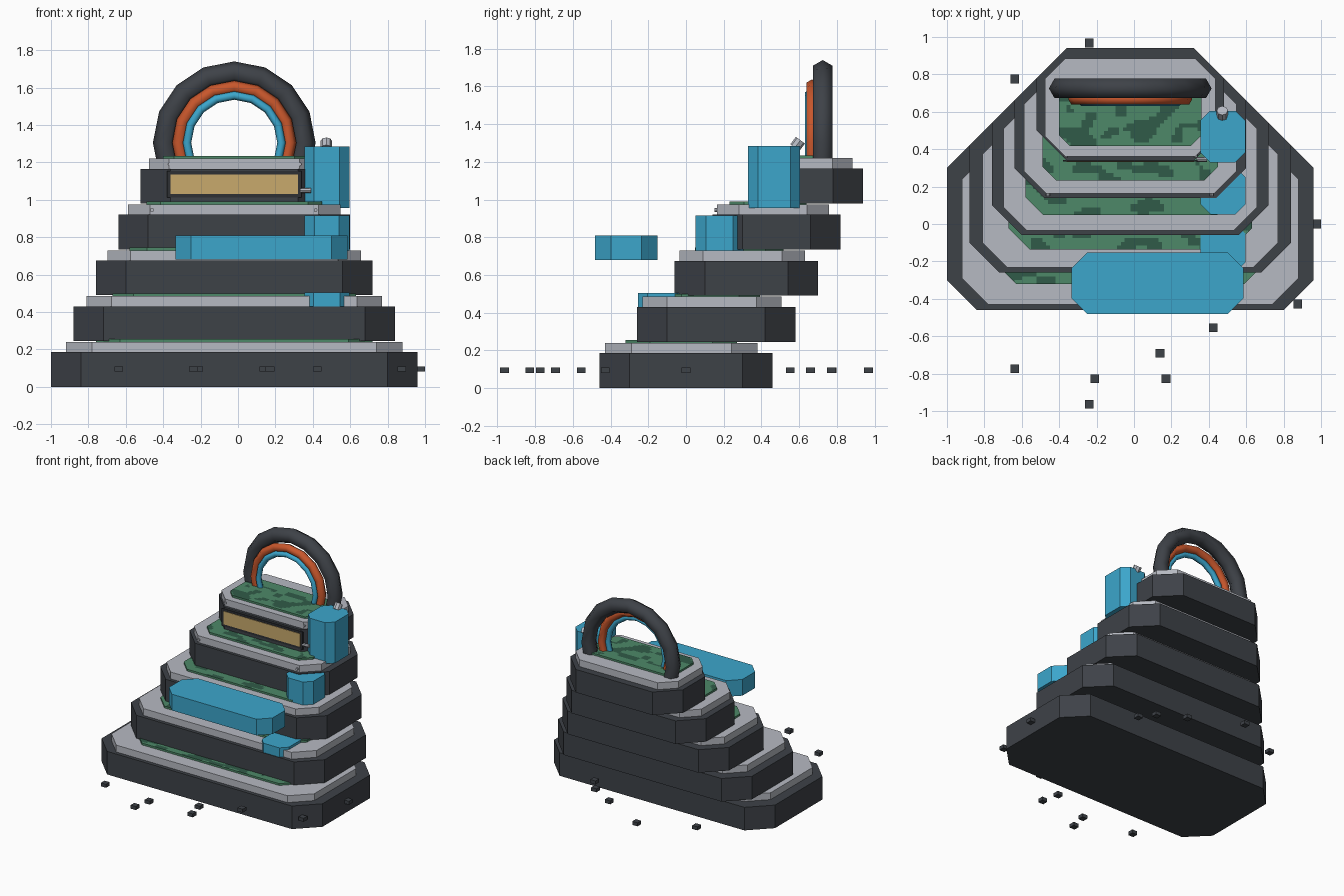
import bpy, bmesh, math
from mathutils import Vector, Matrix, noise

if "Cube" in bpy.data.objects:
    bpy.data.objects.remove(bpy.data.objects["Cube"])


def mat(name, rgb):
    m = bpy.data.materials.new(name)
    m.diffuse_color = (*rgb, 1)
    m.use_nodes = True
    m.node_tree.nodes["Principled BSDF"].inputs["Base Color"].default_value = m.diffuse_color
    return m


DARK = mat("charcoal", (0.048, 0.054, 0.064))
FRAME = mat("black_frame", (0.026, 0.029, 0.034))
RIM = mat("light_grey", (0.47, 0.49, 0.54))
GREEN = mat("grass_green", (0.075, 0.25, 0.14))
MOSS = mat("dark_green", (0.03, 0.105, 0.065))
BLUE = mat("water_blue", (0.045, 0.38, 0.6))
ORANGE = mat("orange", (0.58, 0.095, 0.025))
TAN = mat("tan", (0.58, 0.4, 0.15))


def finish(name, bm, *mats):
    bmesh.ops.recalc_face_normals(bm, faces=bm.faces)
    me = bpy.data.meshes.new(name)
    bm.to_mesh(me)
    bm.free()
    for m in mats:
        me.materials.append(m)
    ob = bpy.data.objects.new(name, me)
    bpy.context.collection.objects.link(ob)
    return ob


def octagon_bm(x0, x1, y0, y1, z0, z1, c):
    """Box with its four upright corners cut off by c."""
    pts = [(x0 + c, y0), (x1 - c, y0), (x1, y0 + c), (x1, y1 - c),
           (x1 - c, y1), (x0 + c, y1), (x0, y1 - c), (x0, y0 + c)]
    bm = bmesh.new()
    f = bm.faces.new([bm.verts.new((x, y, z0)) for x, y in pts])
    r = bmesh.ops.extrude_face_region(bm, geom=[f], use_keep_orig=True)
    for v in r["geom"]:
        if isinstance(v, bmesh.types.BMVert):
            v.co.z = z1
    return bm


def octagon(name, m, *dims):
    return finish(name, octagon_bm(*dims), m)


def box(name, m, centre, size):
    bm = bmesh.new()
    bmesh.ops.create_cube(bm, size=1, matrix=Matrix.Translation(centre) @ Matrix.Diagonal((*size, 1)))
    return finish(name, bm, m)


def rod(name, m, centre, axis, length, r1, r2, sides=8):
    bm = bmesh.new()
    rot = Vector(axis).to_track_quat('Z', 'Y').to_matrix().to_4x4()
    bmesh.ops.create_cone(bm, cap_ends=True, segments=sides, radius1=r1, radius2=r2,
                          depth=length, matrix=Matrix.Translation(centre) @ rot)
    return finish(name, bm, m)


def grass(name, x0, x1, y0, y1, z0, z1, c):
    """Green plate, cut into small cells with camouflage patches."""
    bm = octagon_bm(x0, x1, y0, y1, z0, z1, c)
    step = 0.02
    for axis, a, b in ((0, x0, x1), (1, y0, y1)):
        no = Vector((axis == 0, axis == 1, 0))
        for i in range(1, int((b - a) / step) + 1):
            bmesh.ops.bisect_plane(bm, geom=bm.verts[:] + bm.edges[:] + bm.faces[:],
                                   plane_co=no * (a + i * step), plane_no=no)
    for f in bm.faces:
        p = f.calc_center_median()
        if p.z > z1 - 0.001:
            n = noise.noise(Vector((p.x * 9, p.y * 15, z0 * 31)))
            f.material_index = int(n > 0.17)
    return finish(name, bm, GREEN, MOSS)


def arch(name, m, y, R, r, sides=6):
    """Tube bent around the arch centre, its ends sunk into the top terrace."""
    bm = bmesh.new()
    rings = []
    for i in range(11):
        a = math.radians(-22.5 + 22.5 * i)
        ring = []
        for k in range(sides):
            t = 2 * math.pi * k / sides
            d = R + r * math.cos(t)
            ring.append(bm.verts.new((-0.02 + d * math.cos(a), y + r * math.sin(t),
                                      1.305 + d * math.sin(a))))
        rings.append(ring)
    for p, q in zip(rings, rings[1:]):
        for k in range(sides):
            j = (k + 1) % sides
            bm.faces.new((p[k], p[j], q[j], q[k]))
    bm.faces.new(rings[0])
    bm.faces.new(rings[-1])
    ob = finish(name, bm, m)
    bpy.context.view_layer.objects.active = ob
    ob.select_set(True)
    bpy.ops.object.shade_smooth_by_angle(angle=math.radians(65))
    ob.select_set(False)


# five stepped terraces, each with a base, a pale rim and a grass plate
CX = -0.02
for k in range(5):
    z = 0.245 * k
    w = 0.98 - 0.12 * k
    octagon(f"terrace_base_{k+1}", DARK, CX - w, CX + w,
            -0.46 + 0.2 * k, 0.46 + 0.12 * k, z, z + 0.185, 0.16)
    w = 0.90 - 0.111 * k
    octagon(f"terrace_rim_{k+1}", RIM, CX - w, CX + w,
            -0.43 + 0.198 * k, 0.38 + 0.126 * k, z + 0.185, z + 0.24, 0.14 - 0.008 * k)
    w = 0.74 - 0.09 * k
    grass(f"terrace_grass_{k+1}", CX - w, CX + w,
          -0.32 + 0.184 * k, 0.27 + 0.123 * k, z + 0.235, z + 0.255, 0.13 - 0.018 * k)

# three nested arches
arch("outer_arch", DARK, 0.725, 0.375, 0.06)
arch("middle_arch", ORANGE, 0.668, 0.298, 0.034)
arch("inner_arch", BLUE, 0.652, 0.253, 0.023)

# water blocks stepping down the right side, and the floating pool
octagon("water_top", BLUE, 0.355, 0.595, 0.33, 0.605, 0.955, 1.285, 0.052)
octagon("water_middle", BLUE, 0.355, 0.595, 0.05, 0.305, 0.73, 0.915, 0.055)
octagon("water_low", BLUE, 0.355, 0.595, -0.255, 0.0, 0.43, 0.505, 0.05)
octagon("water_pool", BLUE, -0.335, 0.585, -0.482, -0.152, 0.68, 0.81, 0.085)

# sign panel on the top terrace
box("sign_frame", FRAME, (-0.02, 0.339, 1.083), (0.72, 0.008, 0.14))
box("sign_panel", TAN, (-0.02, 0.335, 1.083), (0.68, 0.008, 0.105))

# spout, side tap and rim bolts
rod("spout", RIM, (0.472, 0.592, 1.295), (0, 0.6, 0.8), 0.05, 0.03, 0.03)
rod("side_tap", RIM, (0.362, 0.345, 1.05), (1, 0, 0), 0.055, 0.013, 0.013)
for i, (x, y, z) in enumerate([(-0.365, 0.37, 1.19), (0.33, 0.37, 1.19),
                               (-0.46, 0.165, 0.945), (0.415, 0.165, 0.945)]):
    rod(f"rim_bolt_{i+1}", RIM, (x, y, z), (0, 1, 0), 0.03, 0.01, 0.01)

# small loose blocks around the base
spots = [(-0.24, 0.968), (-0.637, 0.775), (0.977, 0), (0.876, -0.428), (0.423, -0.555),
         (0.139, -0.692), (0.171, -0.828), (-0.209, -0.828), (-0.24, -0.963),
         (-0.637, -0.773), (0.34, 0.66), (0.14, 0.772), (0.423, 0.553)]
for i, (x, y) in enumerate(spots):
    box(f"loose_block_{i+1}", DARK, (x, y, 0.095), (0.046, 0.046, 0.028))
